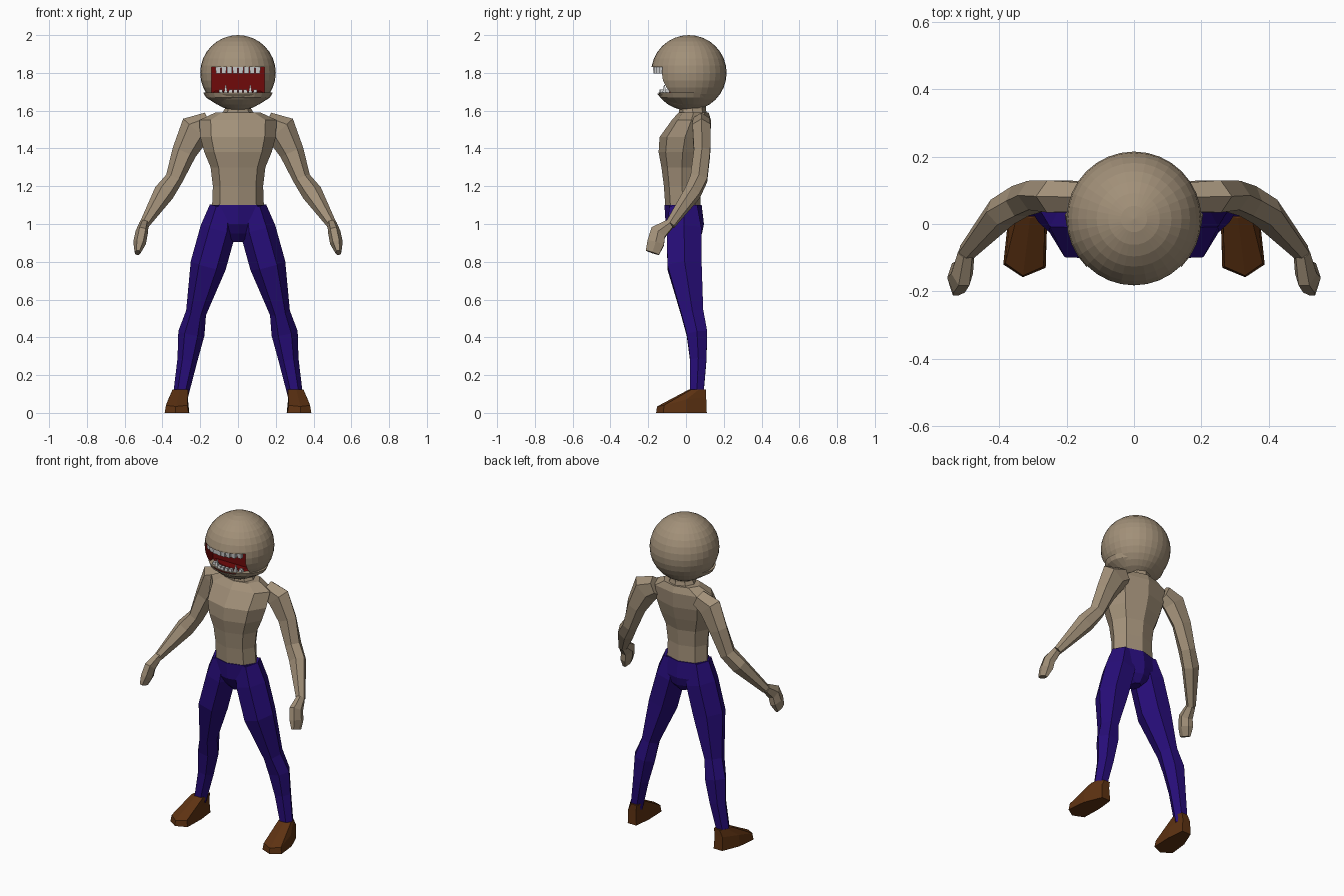
import bpy, bmesh, math
from mathutils import Vector

if "Cube" in bpy.data.objects:
    bpy.data.objects.remove(bpy.data.objects["Cube"])


def material(name, rgb):
    m = bpy.data.materials.new(name)
    m.diffuse_color = (*rgb, 1)
    m.use_nodes = True
    m.node_tree.nodes["Principled BSDF"].inputs["Base Color"].default_value = m.diffuse_color
    return m


SKIN = material("skin", (0.36, 0.28, 0.19))
DENIM = material("denim", (0.02, 0.004, 0.19))
LEATHER = material("leather", (0.11, 0.032, 0.006))
RED = material("mouth_red", (0.16, 0.003, 0.003))
WHITE = material("tooth_white", (0.7, 0.7, 0.68))


def skin_rings(name, rings, mat):
    """Bridge equal-length point rings and cap both ends."""
    bm = bmesh.new()
    vs = [[bm.verts.new(p) for p in r] for r in rings]
    n = len(vs[0])
    for a, b in zip(vs, vs[1:]):
        for i in range(n):
            j = (i + 1) % n
            bm.faces.new((a[i], a[j], b[j], b[i]))
    bm.faces.new(vs[0])
    bm.faces.new(vs[-1])
    bmesh.ops.recalc_face_normals(bm, faces=bm.faces)
    me = bpy.data.meshes.new(name)
    bm.to_mesh(me)
    bm.free()
    me.materials.append(mat)
    ob = bpy.data.objects.new(name, me)
    bpy.context.collection.objects.link(ob)
    return ob


def limb(name, path, mat, sides=6, phase=0.0, flip=1):
    """Loft along (x, y, z, side radius, depth radius), rings square to the path."""
    pts = [Vector(p[:3]) for p in path]
    rings = []
    for i, p in enumerate(path):
        t = pts[min(i + 1, len(pts) - 1)] - pts[max(i - 1, 0)]
        t.normalize()
        u = Vector((0, 1, 0)).cross(t).normalized()
        v = t.cross(u)
        ring = []
        for k in range(sides):
            a = math.tau * k / sides + phase
            q = pts[i] + u * math.cos(a) * p[3] + v * math.sin(a) * p[4]
            ring.append((q.x * flip, q.y, q.z))
        rings.append(ring)
    return skin_rings(name, rings, mat)


def stack(name, levels, mat, sides=8):
    """Level rings from (z, half width, front y, back y)."""
    rings = []
    for z, w, f, b in levels:
        rings.append([(w * math.cos(math.tau * k / sides),
                       (f + b) / 2 + (b - f) / 2 * math.sin(math.tau * k / sides), z)
                      for k in range(sides)])
    return skin_rings(name, rings, mat)


# torso and neck
stack("torso", [(1.07, 0.138, -0.108, 0.078), (1.2, 0.133, -0.117, 0.075),
                (1.3, 0.145, -0.13, 0.085), (1.38, 0.178, -0.145, 0.11),
                (1.46, 0.2, -0.14, 0.13), (1.55, 0.205, -0.075, 0.132),
                (1.59, 0.12, -0.04, 0.12)], SKIN)
stack("neck", [(1.56, 0.1, -0.04, 0.115), (1.61, 0.07, -0.035, 0.105),
               (1.68, 0.07, -0.035, 0.105)], SKIN)

# hips of the trousers
stack("hips", [(1.1, 0.145, -0.114, 0.083), (1.0, 0.165, -0.108, 0.095),
               (0.95, 0.1, -0.08, 0.085), (0.905, 0.03, -0.04, 0.05)], DENIM)

ARM = [(0.15, 0.08, 1.535, 0.06, 0.05), (0.225, 0.082, 1.50, 0.087, 0.055),
       (0.285, 0.085, 1.38, 0.065, 0.05), (0.338, 0.068, 1.24, 0.047, 0.052),
       (0.392, 0.035, 1.165, 0.055, 0.048), (0.498, -0.085, 0.995, 0.026, 0.028)]
HAND = [(0.498, -0.085, 1.0, 0.026, 0.028), (0.51, -0.147, 0.955, 0.033, 0.05),
        (0.521, -0.16, 0.9, 0.034, 0.052), (0.532, -0.178, 0.848, 0.016, 0.042)]
LEG = [(0.08, -0.014, 1.09, 0.07, 0.085), (0.105, -0.01, 0.97, 0.095, 0.105),
       (0.158, -0.008, 0.78, 0.095, 0.105), (0.222, 0.033, 0.53, 0.054, 0.068),
       (0.247, 0.058, 0.42, 0.07, 0.063), (0.268, 0.065, 0.28, 0.053, 0.05),
       (0.304, 0.057, 0.09, 0.04, 0.04)]
# shoe outline: x, y, height of the upper edge
SOLE = [(0.27, 0.11, 0.085), (0.33, 0.11, 0.085), (0.375, 0.0, 0.07), (0.388, -0.12, 0.04),
        (0.33, -0.158, 0.034), (0.262, -0.13, 0.04), (0.258, 0.0, 0.07)]

for side, s in (("right", 1), ("left", -1)):
    limb(side + "_arm", ARM, SKIN, flip=s)
    limb(side + "_hand", HAND, SKIN, flip=s)
    limb(side + "_leg", LEG, DENIM, flip=s)
    base = [(x * s, y, 0) for x, y, h in SOLE]
    edge = [((0.325 + (x - 0.325) * 0.9) * s, y * 0.97, h) for x, y, h in SOLE]
    ankle = [((0.305 + (x - 0.325) * 0.65) * s, 0.062 + (y + 0.024) * 0.33, 0.125)
             for x, y, h in SOLE]
    skin_rings(side + "_shoe", [base, edge, ankle], LEATHER)

# head with the mouth cut out of it
bpy.ops.mesh.primitive_uv_sphere_add(segments=32, ring_count=16, radius=0.2,
                                     location=(0, 0.015, 1.8))
head = bpy.context.object
head.name = "head"
head.data.materials.append(SKIN)
bpy.ops.mesh.primitive_cube_add(size=1, location=(0, -0.18, 1.76))
cutter = bpy.context.object
cutter.name = "mouth_cutter"
cutter.scale = (0.28, 0.26, 0.14)
cutter.data.materials.append(RED)
cutter.hide_render = True
cut = head.modifiers.new("mouth", "BOOLEAN")
cut.object = cutter
cut.solver = "EXACT"
cut.material_mode = "TRANSFER"
bpy.context.view_layer.objects.active = head
bpy.ops.object.modifier_apply(modifier=cut.name)
bpy.data.objects.remove(cutter)

# dropped lower jaw and the mouth floor
stack("jaw", [(1.695, 0.183, -0.145, 0.15), (1.67, 0.17, -0.138, 0.145),
              (1.635, 0.115, -0.09, 0.115), (1.61, 0.06, -0.03, 0.08)], SKIN, 24)
stack("mouth_floor", [(1.69, 0.15, -0.12, 0.1), (1.705, 0.135, -0.105, 0.1)], RED, 24)


# teeth set along the arc of the lips
def tooth(name, x, reach, root, tip, w, taper):
    y = 0.015 - math.sqrt(reach ** 2 - x ** 2)
    rings = []
    for z, k in ((root, 1), (tip, taper)):
        rings.append([(x + a * w / 2 * k, y + b * 0.012 * k, z)
                      for a, b in ((-1, -1), (1, -1), (1, 1), (-1, 1))])
    skin_rings(name, rings, WHITE)


for i in range(8):
    tooth("upper_tooth", (i - 3.5) * 0.03, 0.178, 1.832, 1.798, 0.028, 0.85)
for i in range(8):
    x = (i - 3.5) * 0.026
    fang = i in (1, 6)
    tooth("lower_tooth", x, 0.145, 1.685, 1.735 if fang else 1.712, 0.023,
          0.2 if fang else 0.8)
